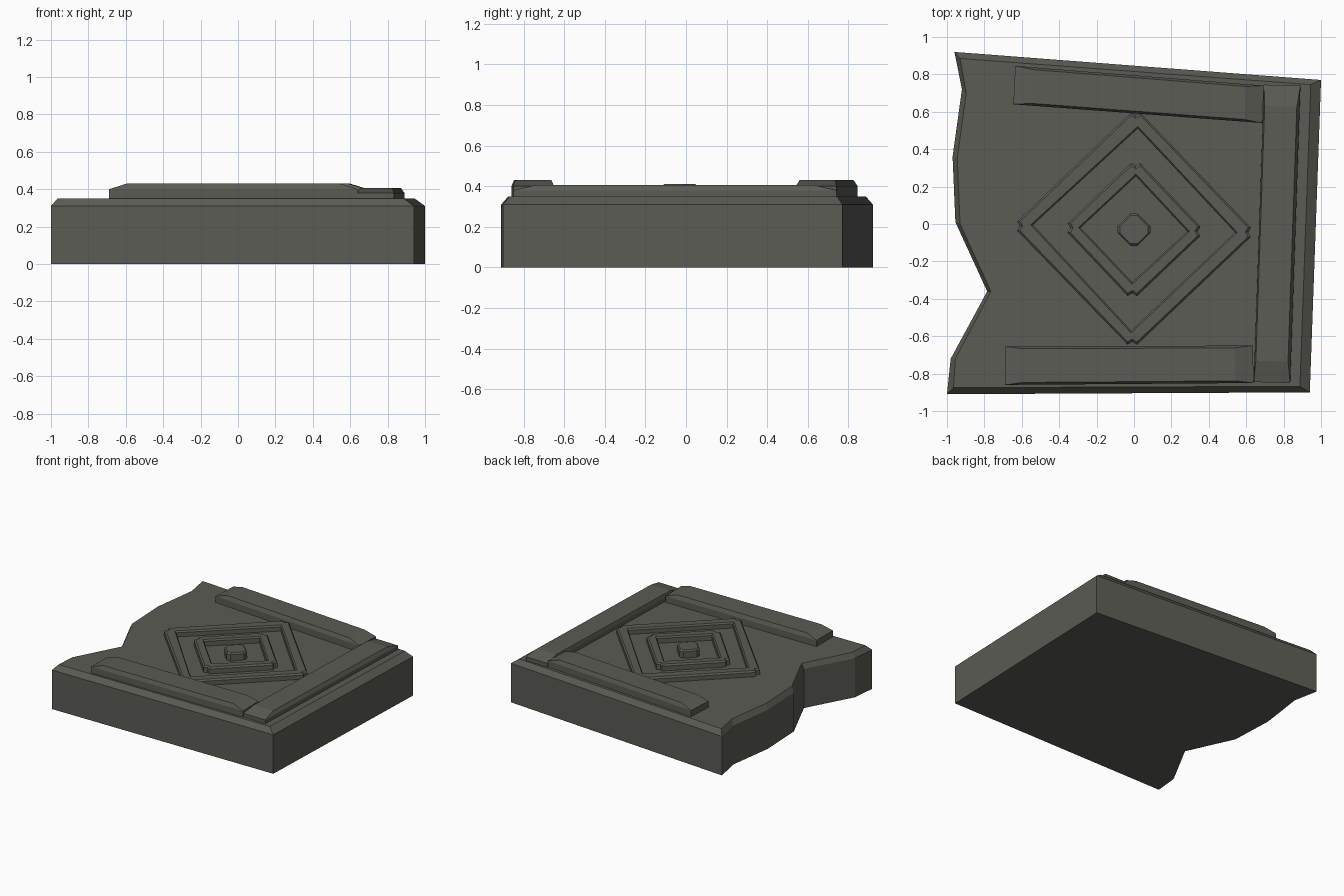
import bpy
import bmesh
from mathutils import Vector

cube = bpy.data.objects.get("Cube")
if cube:
    bpy.data.objects.remove(cube)

stone = bpy.data.materials.new("dark stone")
stone.use_nodes = True
stone.diffuse_color = (0.105, 0.106, 0.09, 1)
bsdf = stone.node_tree.nodes["Principled BSDF"]
bsdf.inputs["Base Color"].default_value = stone.diffuse_color
bsdf.inputs["Roughness"].default_value = 0.9


def loft(name, loops, closed=False):
    """Skin (outline, height) loops; cap the ends, or join them into a ring."""
    bm = bmesh.new()
    rows = [[bm.verts.new((p[0], p[1], z)) for p in pts] for pts, z in loops]
    n = len(rows[0])
    pairs = list(zip(rows, rows[1:]))
    if closed:
        pairs.append((rows[-1], rows[0]))
    else:
        bm.faces.new(rows[0][::-1])
        bm.faces.new(rows[-1])
    for a, b in pairs:
        for i in range(n):
            j = (i + 1) % n
            bm.faces.new((a[i], a[j], b[j], b[i]))
    bmesh.ops.remove_doubles(bm, verts=bm.verts, dist=0.0005)
    bmesh.ops.recalc_face_normals(bm, faces=bm.faces)
    mesh = bpy.data.meshes.new(name)
    bm.to_mesh(mesh)
    bm.free()
    mesh.materials.append(stone)
    obj = bpy.data.objects.new(name, mesh)
    bpy.context.collection.objects.link(obj)
    return obj


def rail(name, corners, shoulder, top, end, near, far):
    """Raised bar with sloped ends; insets are fractions of length and width."""
    a, b, c, d = [Vector(p) for p in corners]

    def at(u, v):
        return a.lerp(b, u).lerp(d.lerp(c, u), v)

    crown = [at(end, near), at(1 - end, near), at(1 - end, 1 - far), at(end, 1 - far)]
    loft(name, [(corners, 0.34), (corners, shoulder), (crown, top)])


def diamond(corners, cut, notch, grow=0.0):
    """Diamond whose corners are clipped by cut and nicked by notch."""
    pts = [Vector(p) for p in corners]
    mid = sum(pts, Vector((0, 0))) / 4
    pts = [p + (p - mid).normalized() * grow for p in pts]
    out = []
    for i, p in enumerate(pts):
        before = p + (pts[i - 1] - p).normalized() * cut
        after = p + (pts[(i + 1) % 4] - p).normalized() * cut
        middle = (before + after) / 2 + (mid - p).normalized() * notch
        out += [before, middle, after]
    return out


def diamond_frame(name, outer, inner, top):
    low = top - 0.012
    loft(name, [
        (diamond(outer, 0.035, 0.015), 0.34),
        (diamond(outer, 0.035, 0.015), low),
        (diamond(outer, 0.035, 0.015, -0.015), top),
        (diamond(inner, 0, 0, 0.012), top),
        (diamond(inner, 0, 0), low),
        (diamond(inner, 0, 0), 0.34),
    ], closed=True)


# Slab with a broken left edge and chamfered rim
base = [(-1, -0.91), (0.94, -0.9), (1, 0.77), (-0.96, 0.92), (-0.92, 0.72),
        (-0.97, 0.36), (-0.955, 0.01), (-0.785, -0.36), (-0.98, -0.72)]
rim = [(-0.965, -0.875), (0.887, -0.868), (0.945, 0.745), (-0.93, 0.885), (-0.897, 0.7),
       (-0.945, 0.35), (-0.93, 0), (-0.765, -0.36), (-0.955, -0.72)]
loft("slab", [(base, 0), (base, 0.31), (rim, 0.35)])

# Border rails
rail("front_rail", [(-0.69, -0.86), (0.64, -0.85), (0.635, -0.65), (-0.69, -0.655)],
     0.4, 0.43, 0.072, 0.06, 0.06)
rail("back_rail", [(-0.645, 0.64), (0.685, 0.54), (0.695, 0.74), (-0.635, 0.845)],
     0.4, 0.43, 0.072, 0.06, 0.06)
rail("left_rail", [(0.835, -0.85), (0.89, 0.74), (0.695, 0.745), (0.64, -0.845)],
     0.38, 0.407, 0.072, 0.08, 0.04)

# Nested diamond carving
diamond_frame("outer_diamond",
              [(0.01, 0.62), (0.65, -0.045), (-0.01, -0.67), (-0.65, -0.01)],
              [(0.02, 0.51), (0.54, -0.045), (-0.015, -0.57), (-0.54, -0.005)], 0.395)
diamond_frame("middle_diamond",
              [(0.01, 0.35), (0.38, -0.04), (-0.01, -0.41), (-0.38, -0.02)],
              [(0.01, 0.255), (0.285, -0.04), (-0.01, -0.31), (-0.285, -0.02)], 0.4)
centre = [(0, 0.075), (0.105, -0.03), (0, -0.135), (-0.105, -0.03)]
loft("centre_diamond", [(diamond(centre, 0.025, 0), 0.34), (diamond(centre, 0.025, 0), 0.4),
                        (diamond(centre, 0.025, 0, -0.012), 0.412)])
